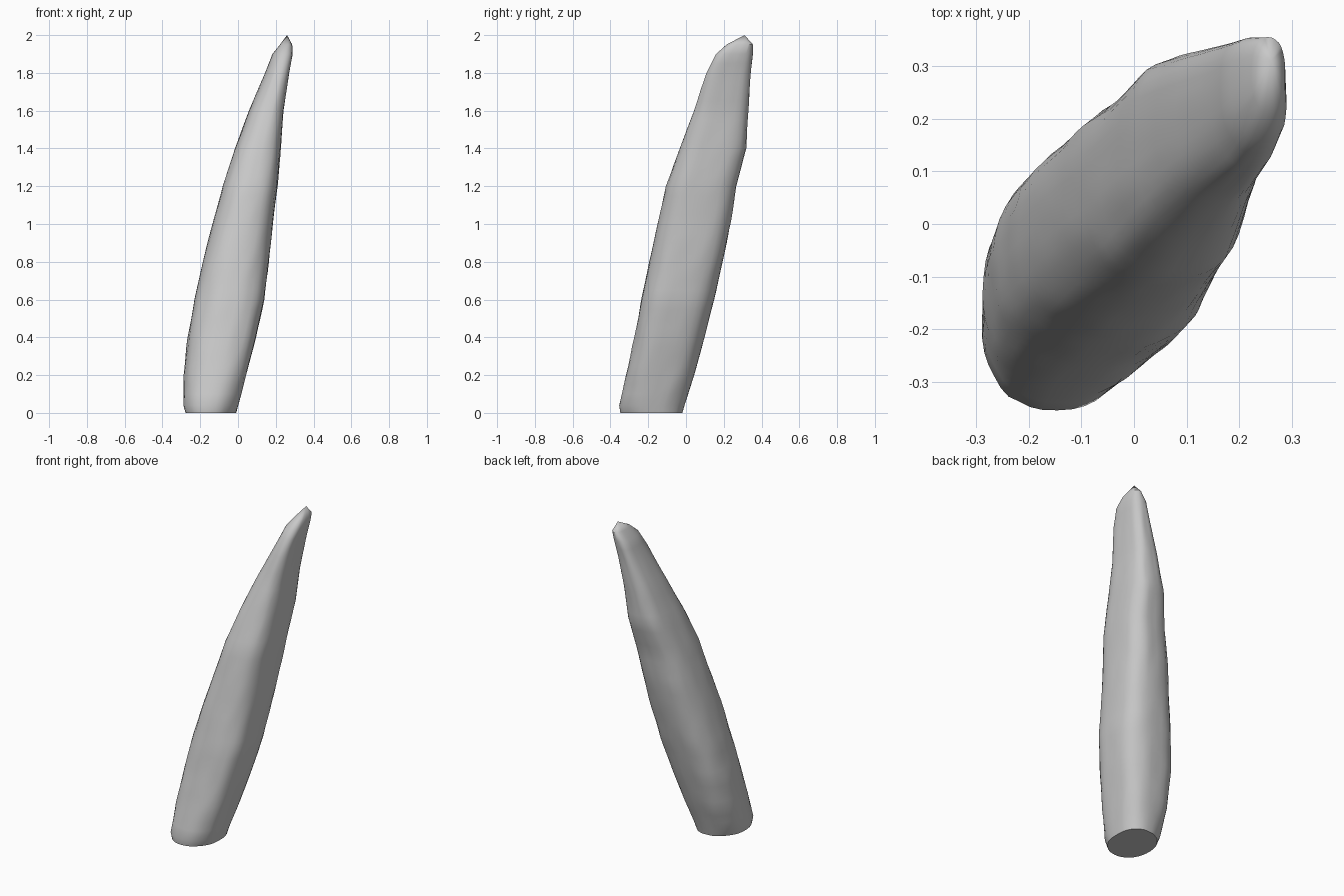
import bpy, bmesh, math
from mathutils import Vector, noise

cube = bpy.data.objects.get("Cube")
if cube:
    bpy.data.objects.remove(cube, do_unlink=True)

stone = bpy.data.materials.new("grey_stone")
stone.use_nodes = True
GREY = (0.58, 0.58, 0.58, 1)
stone.diffuse_color = GREY
stone.node_tree.nodes["Principled BSDF"].inputs["Base Color"].default_value = GREY

# Leaning profile: height, x min, x max, y min, y max,
# then swell of the back left, front right and two other corners
PROFILE = [
    (0.0, -.28, -.01, -.35, -.02, .07, 0, -.1),
    (0.04, -.29, 0, -.355, -.01, .08, 0, -.05),
    (0.2, -.285, .04, -.315, .04, .1, 0, .04),
    (0.4, -.265, .09, -.27, .095, .1, 0, .06),
    (0.6, -.23, .135, -.235, .145, .1, 0, .04),
    (0.8, -.185, .158, -.195, .19, .11, 0, .02),
    (1.0, -.135, .18, -.15, .23, .13, 0, .02),
    (1.2, -.08, .205, -.105, .26, .15, .02, .03),
    (1.4, -.015, .222, -.03, .313, .14, .04, .06),
    (1.6, .06, .237, .045, .325, .12, 0, .1),
    (1.8, .145, .268, .11, .34, .08, -.08, .13),
    (1.9, .183, .288, .16, .353, 0, -.08, .1),
    (1.95, .222, .287, .215, .355, 0, 0, 0),
]
SIDES, STEP = 40, 0.05


def section(z):
    for a, b in zip(PROFILE, PROFILE[1:]):
        if z <= b[0] + 1e-6:
            f = (z - a[0]) / (b[0] - a[0])
            return [p + (q - p) * f for p, q in zip(a, b)][1:]


def rounded(c):
    return math.copysign(abs(c) ** 0.86, c)


def lobe(angle, power):
    return max(0, math.cos(angle)) ** power


# Shaft: stacked rings, roughened with vertical grain
bm = bmesh.new()
heights = [0, 0.04] + [STEP * i for i in range(2, 40)]
rings = []
for z in heights:
    x0, x1, y0, y1, back_left, front_right, others = section(z)
    swells = (back_left, others, front_right, others)
    ring = []
    for i in range(SIDES):
        t = math.tau * i / SIDES
        c, s = math.cos(t), math.sin(t)
        grain = noise.noise(Vector((c * 3, s * 3, z * 3)))
        chips = noise.noise(Vector((c * 5, s * 5, z * 7 + 9)))
        k = 1 + 0.015 * grain + 0.02 * chips
        # Swollen corners
        for corner, swell in enumerate(swells):
            k += swell * lobe(t - math.pi * (corner + 0.5) / 2, 6)
        # Ridge along the left front edge
        k += 0.03 * lobe(t + 0.5, 12)
        ring.append(bm.verts.new((
            (x0 + x1) / 2 + (x1 - x0) / 2 * rounded(c) * k,
            (y0 + y1) / 2 + (y1 - y0) / 2 * rounded(s) * k, z)))
    rings.append(ring)
for low, high in zip(rings, rings[1:]):
    for i in range(SIDES):
        j = (i + 1) % SIDES
        bm.faces.new((low[i], low[j], high[j], high[i]))

# Flat base and chipped point
bm.faces.new(rings[0][::-1])
tip = bm.verts.new((.26, .31, 2))
for i in range(SIDES):
    bm.faces.new((rings[-1][i], rings[-1][(i + 1) % SIDES], tip))

mesh = bpy.data.meshes.new("stone_spike")
bm.to_mesh(mesh)
bm.free()
mesh.materials.append(stone)
spike = bpy.data.objects.new("stone_spike", mesh)
bpy.context.collection.objects.link(spike)
bpy.context.view_layer.objects.active = spike
spike.select_set(True)
bpy.ops.object.shade_smooth_by_angle(angle=math.radians(35))
